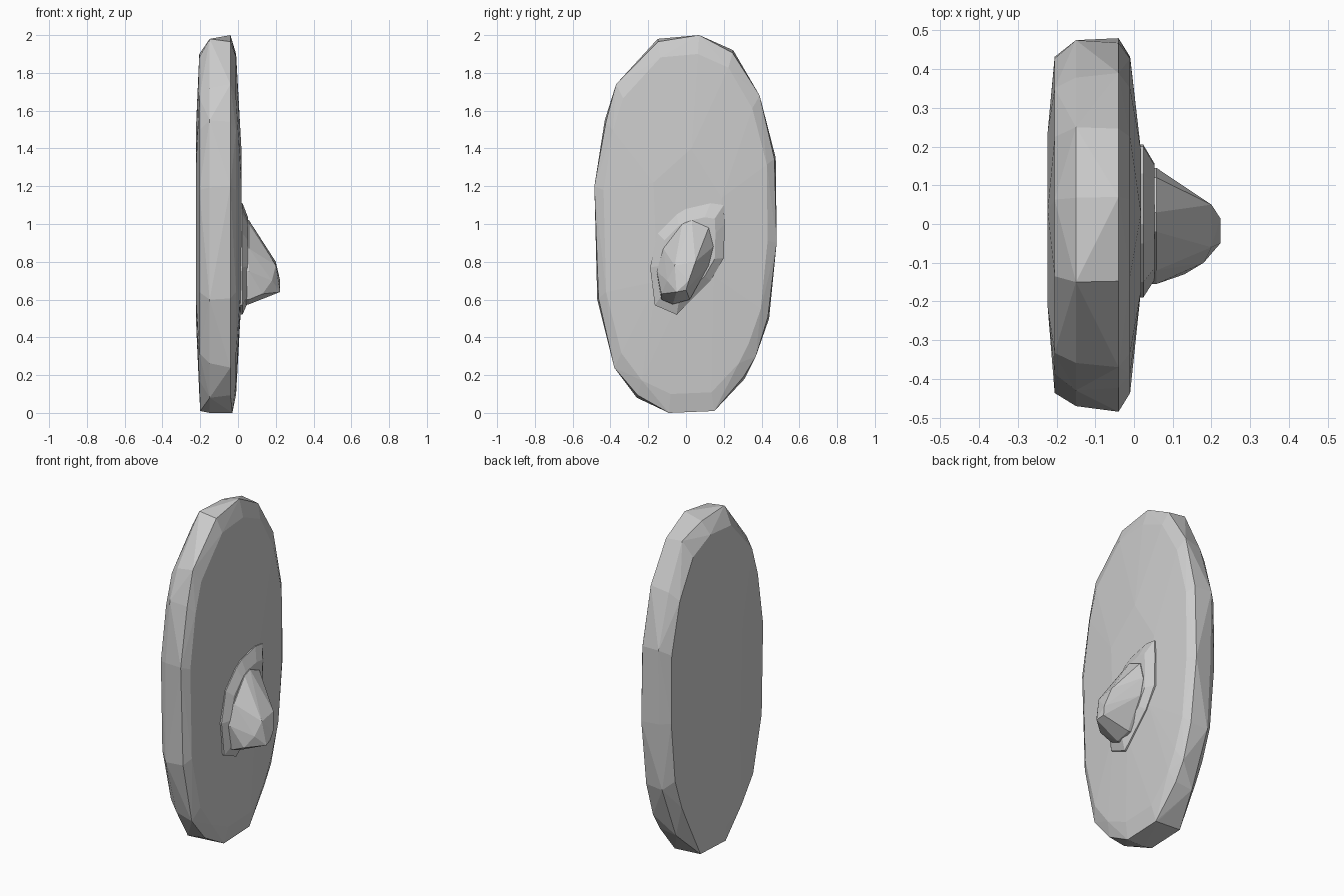
import bpy
import bmesh

default_cube = bpy.data.objects.get("Cube")
if default_cube:
    bpy.data.objects.remove(default_cube, do_unlink=True)

# One plain stone grey for every part
grey = bpy.data.materials.new("stone grey")
grey.use_nodes = True
colour = (0.6, 0.6, 0.6, 1.0)
grey.diffuse_color = colour
shader = next(n for n in grey.node_tree.nodes if n.type == "BSDF_PRINCIPLED")
shader.inputs["Base Color"].default_value = colour
shader.inputs["Roughness"].default_value = 0.8


def ring(outline, x, scale=1.0, centre=(0.0, 1.0)):
    """Place a (y, z) outline at depth x, scaled about a centre."""
    cy, cz = centre
    return [(x, cy + (y - cy) * scale, cz + (z - cz) * scale) for y, z in outline]


def faceted_solid(name, points):
    """Wrap points in a flat-shaded, faceted convex skin."""
    bm = bmesh.new()
    for point in points:
        bm.verts.new(point)
    hull = bmesh.ops.convex_hull(bm, input=bm.verts)
    unused = set(hull["geom_interior"]) | set(hull["geom_unused"])
    loose = [item for item in unused if isinstance(item, bmesh.types.BMVert)]
    bmesh.ops.delete(bm, geom=loose, context="VERTS")
    bmesh.ops.recalc_face_normals(bm, faces=bm.faces)
    mesh = bpy.data.meshes.new(name)
    bm.to_mesh(mesh)
    bm.free()
    mesh.materials.append(grey)
    solid = bpy.data.objects.new(name, mesh)
    bpy.context.collection.objects.link(solid)
    return solid


# Tall oval slab: a full outline in the middle, chamfered rims, slightly domed faces
slab = [(-.09, 0), (.15, .01), (.31, .18), (.37, .3), (.44, .5), (.48, .9),
        (.475, 1.35), (.39, 1.68), (.25, 1.92), (.07, 2), (-.15, 1.98),
        (-.37, 1.74), (-.43, 1.55), (-.485, 1.2), (-.47, .6), (-.38, .24),
        (-.26, .08)]
foot = [p for p in slab if p[1] < .05]
points = ring(slab[::2], -.15) + ring(slab[1::2], -.15, .97)
points += ring(slab[1::2], -.04) + ring(slab[::2], -.04, .985)
points += ring(slab, -.205, .9) + ring(slab, -.01, .9)
points += ring(slab[::3], -.223, .5) + ring(slab[::3], .018, .4)
points += ring(foot, -.2, .99) + ring(foot, -.03)
faceted_solid("oval_slab", points)

# Sloping collar around the root of the knob
collar = [(-.05, .52), (-.165, .57), (-.19, .77), (-.15, .95), (-.05, 1.05),
          (0, 1.08), (.13, 1.11), (.2, 1.1), (.205, 1), (.2, .82), (.13, .7)]
middle = (0.0, .8)
faceted_solid("knob_collar", ring(collar, 0) + ring(collar, .024)
              + ring(collar, .053, .76, middle))

# Knob tapering to a low blunt tip
knob = [(-.07, .575), (-.13, .6), (-.155, .75), (-.12, .87), (-.02, 1),
        (.03, 1.02), (.12, .98), (.145, .88), (.12, .78), (.02, .6)]
tip = [(.2, .05, .8), (.223, .015, .7), (.223, -.05, .64), (.18, -.1, .7),
       (.13, -.13, .63), (.215, 0, .65), (.2, -.06, .78)]
faceted_solid("knob", ring(knob, .04) + ring(knob, .058) + tip)
